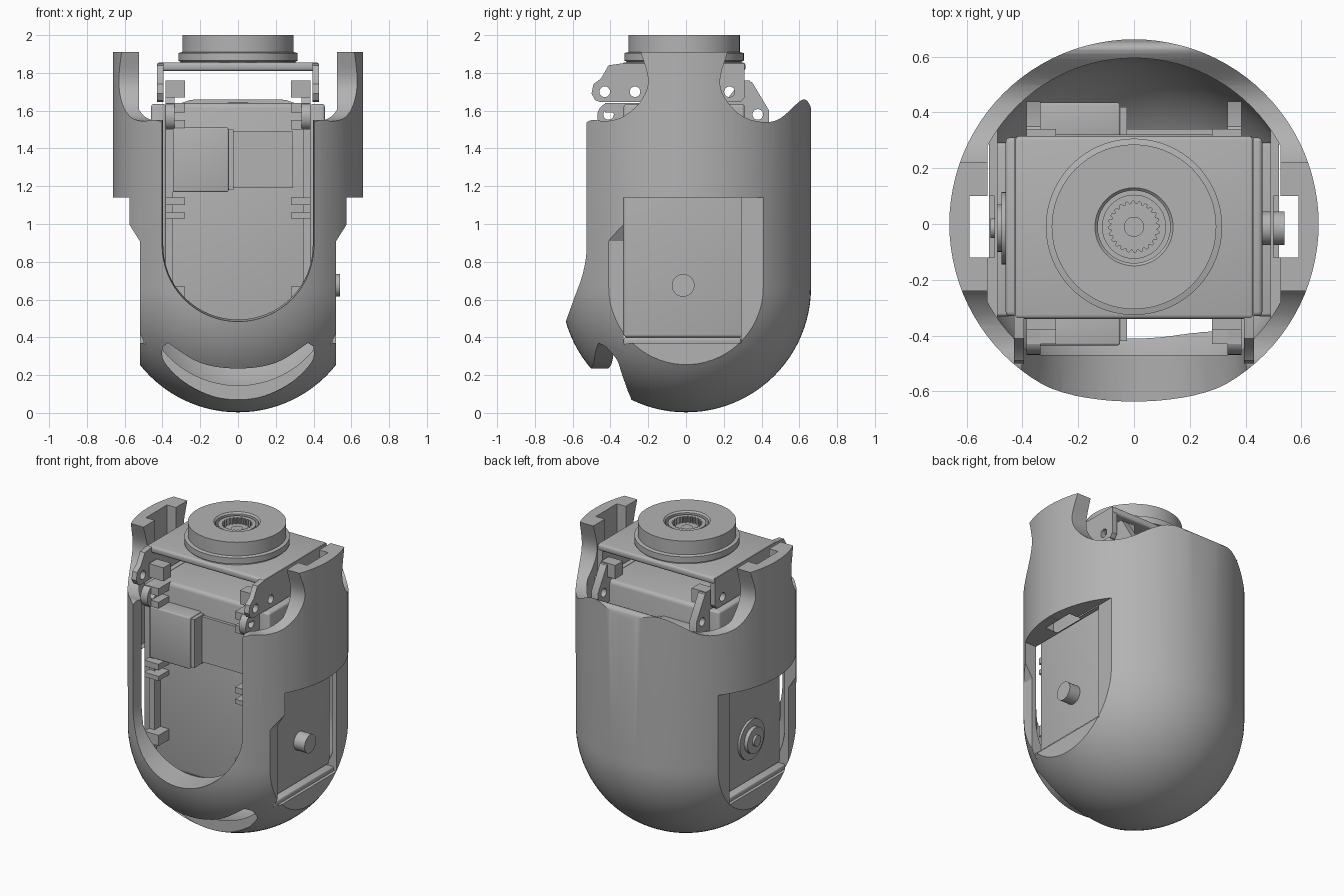
import bpy, bmesh, math
from mathutils import Vector

old = bpy.data.objects.get("Cube")
if old:
    bpy.data.objects.remove(old, do_unlink=True)

grey = bpy.data.materials.new("plain_grey")
grey.use_nodes = True
grey.diffuse_color = (0.45, 0.45, 0.45, 1)
grey.node_tree.nodes["Principled BSDF"].inputs["Base Color"].default_value = grey.diffuse_color


# ---------- helpers ----------
def finish(name, bm):
    bmesh.ops.recalc_face_normals(bm, faces=bm.faces)
    mesh = bpy.data.meshes.new(name)
    bm.to_mesh(mesh)
    bm.free()
    mesh.materials.append(grey)
    obj = bpy.data.objects.new(name, mesh)
    bpy.context.collection.objects.link(obj)
    return obj


def prism(name, points, axis, start, end, bevel=0):
    """Extrude an outline along an axis; the outline uses the other two axes in order."""
    place = {"X": lambda a, b, t: (t, a, b),
             "Y": lambda a, b, t: (a, t, b),
             "Z": lambda a, b, t: (a, b, t)}[axis]
    bm = bmesh.new()
    face = bm.faces.new([bm.verts.new(place(a, b, start)) for a, b in points])
    out = bmesh.ops.extrude_face_region(bm, geom=[face])
    shift = Vector(place(0, 0, end - start))
    bmesh.ops.translate(bm, vec=shift, verts=[v for v in out["geom"] if isinstance(v, bmesh.types.BMVert)])
    if bevel:
        bmesh.ops.bevel(bm, geom=bm.edges[:], offset=bevel, segments=3, profile=0.5, affect="EDGES")
    return finish(name, bm)


def box(name, xs, ys, zs, bevel=0):
    corners = [(xs[0], ys[0]), (xs[1], ys[0]), (xs[1], ys[1]), (xs[0], ys[1])]
    return prism(name, corners, "Z", zs[0], zs[1], bevel)


def circle(a, b, radius, count=32):
    turn = math.tau / count
    return [(a + radius * math.cos(i * turn), b + radius * math.sin(i * turn)) for i in range(count)]


def lathe(name, profile, steps=96, y=0):
    bm = bmesh.new()
    verts = [bm.verts.new((r, 0, z)) for r, z in profile]
    edges = [bm.edges.new(pair) for pair in zip(verts, verts[1:])]
    bmesh.ops.spin(bm, geom=verts + edges, cent=(0, 0, 0), axis=(0, 0, 1), angle=math.tau, steps=steps)
    bmesh.ops.remove_doubles(bm, verts=bm.verts, dist=0.0001)
    bmesh.ops.translate(bm, vec=(0, y, 0), verts=bm.verts)
    return finish(name, bm)


def capsule(name, radius, base, top):
    quarter = [i * math.pi / 48 for i in range(25)]
    arc = [(radius * math.sin(a), base - radius * math.cos(a)) for a in quarter]
    return lathe(name, arc + [(radius, top), (0, top)])


def carve(obj, *cutters, operation="DIFFERENCE"):
    for cutter in cutters:
        mod = obj.modifiers.new("carve", "BOOLEAN")
        mod.operation, mod.object, mod.solver = operation, cutter, "EXACT"
        bpy.context.view_layer.update()
        graph = bpy.context.evaluated_depsgraph_get()
        mesh = bpy.data.meshes.new_from_object(obj.evaluated_get(graph))
        obj.modifiers.clear()
        obj.data = mesh
        bpy.data.objects.remove(cutter, do_unlink=True)
    return obj


def smooth_curve(points, steps=5):
    """Catmull-Rom curve through the points."""
    pts = [Vector(p) for p in [points[0]] + points + [points[-1]]]
    result = []
    for p, q, r, s in zip(pts, pts[1:], pts[2:], pts[3:]):
        for i in range(steps):
            t = i / steps
            v = 2 * q + (r - p) * t + (2 * p - 5 * q + 4 * r - s) * t ** 2 + (3 * q - p - 3 * r + s) * t ** 3
            result.append(tuple(v / 2))
    return result + [points[-1]]


# ---------- outer shell ----------
base = 0.665
shell = capsule("outer_shell", 0.662, base, 2.2)
rear_rim = smooth_curve([(0.67, 1.58), (0.65, 1.64), (0.61, 1.655), (0.5, 1.56), (0.41, 1.54),
                         (0.3, 1.57), (0.21, 1.66), (0.18, 1.76), (0.22, 1.91)])
front_rim = smooth_curve([(-0.24, 1.91), (-0.2, 1.76), (-0.24, 1.65), (-0.33, 1.57),
                          (-0.42, 1.545), (-0.5, 1.55), (-0.55, 1.52)])
outline = [(-0.8, -0.1), (0.8, -0.1), (0.8, 1.58)] + rear_rim + front_rim + [(-0.8, 1.52)]
carve(shell, prism("rim_trim", outline, "X", -1, 1), operation="INTERSECT")

cavity = capsule("cavity", 0.595, base, 2.3)
half = [(0.49, -0.1), (0.49, 1.14), (0.525, 1.14), (0.525, 2.4)]
tee = half + [(-x, z) for x, z in reversed(half)]
carve(cavity, prism("cavity_trim", tee, "Y", -0.47, 1), operation="INTERSECT")
carve(shell, cavity)

for side in (-1, 1):
    slope = [(0.52, -0.1), (0.52, 0.91), (0.665, 1.14), (0.8, 1.35), (0.8, -0.1)]
    flat = [(0.52, -0.1), (0.52, 1.14), (0.8, 1.14), (0.8, -0.1)]
    carve(shell,
          prism("slope_cut", [(side * x, z) for x, z in slope], "Y", -1, 0),
          prism("flat_cut", [(side * x, z) for x, z in flat], "Y", -0.001, 1),
          box("side_window", sorted((side * 0.4, side * 0.7)), (-0.33, 0.29), (0.37, 1.139)),
          box("horn_slot", sorted((side * 0.5, side * 0.59)), (-0.12, 0.1), (0.8, 2)))


# front opening with a flared edge
def u_shape(radius):
    arc = [(radius * math.cos(a), 0.89 + radius * math.sin(a))
           for a in (math.pi + i * math.pi / 32 for i in range(33))]
    return [(-radius, 2.5)] + arc + [(radius, 2.5)]


opening = prism("front_opening", u_shape(0.385), "Y", -0.3, -0.9)
for vert in opening.data.vertices:
    if vert.co.y < -0.5:
        vert.co.x *= 1.12
        if vert.co.z < 2:
            vert.co.z = 0.89 + (vert.co.z - 0.89) * 1.1
carve(shell, opening)

# curved slit under the chin
lower = smooth_curve([(-0.4, 0.35), (-0.39, 0.27), (-0.28, 0.16), (-0.14, 0.09), (0, 0.07),
                      (0.14, 0.09), (0.28, 0.16), (0.39, 0.27), (0.4, 0.35)])
upper = smooth_curve([(0.37, 0.37), (0.2, 0.265), (0, 0.235), (-0.2, 0.265), (-0.37, 0.37)])
carve(shell, prism("chin_slit", lower + upper, "Y", -1, -0.29))

# ---------- lower servo ----------
box("servo_body", (-0.385, 0.385), (-0.32, 0.32), (0.4, 1.64), 0.025)
for name, face in (("front", -1), ("rear", 1)):
    box(name + "_connector", (-0.345, -0.05), sorted((face * 0.3, face * 0.435)), (1.17, 1.51), 0.008)
    box(name + "_connector_lip", (-0.06, -0.025), sorted((face * 0.3, face * 0.42)), (1.18, 1.5))
    box(name + "_cover_step", (-0.03, 0.29), sorted((face * 0.3, face * 0.34)), (1.19, 1.49))

rear_ear = [(0.2, 1.5), (0.44, 1.5), (0.44, 1.6), (0.35, 1.75), (0.32, 1.76), (0.28, 1.74), (0.2, 1.64)]
front_ear = [(-0.2, 1.5)] + [(-0.41 - 0.06 * math.sin(a), 1.57 - 0.07 * math.cos(a))
                             for a in (i * math.pi / 10 for i in range(11))] + [(-0.2, 1.64)]
bracket_side = [(-0.45, 1.645), (0.29, 1.645), (0.31, 1.67), (0.31, 1.85), (-0.34, 1.85), (-0.41, 1.84),
                (-0.45, 1.77), (-0.49, 1.74), (-0.5, 1.69), (-0.48, 1.655)]
for name, side in (("left", 1), ("right", -1)):
    def span(a, b):
        return sorted((side * a, side * b))

    def plate(part, points, near, far, holes):
        obj = prism(name + part, points, "X", *span(near, far))
        for y, z in holes:
            carve(obj, prism("hole", circle(y, z, 0.028, 20), "X", -1, 1))

    plate("_rear_ear", rear_ear, 0.335, 0.385, [(0.38, 1.58)])
    plate("_front_ear", front_ear, 0.335, 0.385, [(-0.41, 1.58)])
    plate("_bracket_side", bracket_side, 0.395, 0.43, [(-0.43, 1.7), (-0.27, 1.7), (0.23, 1.7)])
    box(name + "_front_strip", span(0.345, 0.385), (-0.38, -0.3), (0.55, 1.55))
    for z, height in ((1.5, 0.05), (1.59, 0.05), (1.03, 0.03), (1.1, 0.04), (0.6, 0.07)):
        box(name + "_front_tab", span(0.28, 0.385), (-0.43, -0.3), (z, z + height))
    for y in (-0.38, 0.26):
        box(name + "_upper_tab", span(0.28, 0.385), (y, y + 0.08), (1.67, 1.76))

    # side frame, with a bottom ledge behind the window
    box(name + "_side_plate", span(0.38, 0.46), (-0.33, 0.31), (0.4, 1.635), 0.015)
    box(name + "_window_ledge", span(0.4, 0.5), (-0.33, 0.29), (0.36, 0.4), 0.01)

prism("axle_peg", circle(-0.015, 0.675, 0.06), "X", 0.44, 0.54)
prism("output_ring", circle(-0.015, 0.675, 0.13), "X", -0.475, -0.44)
prism("output_hub", circle(-0.015, 0.675, 0.085), "X", -0.5, -0.44)
prism("output_pin", circle(-0.015, 0.675, 0.035), "X", -0.515, -0.44)

# ---------- top bracket and rotating disc ----------
box("bracket_top", (-0.43, 0.43), (-0.34, 0.315), (1.81, 1.855), 0.015)
lathe("turret", [(0, 1.84), (0.305, 1.84), (0.305, 1.86), (0.316, 1.865), (0.316, 1.905), (0.295, 1.91),
                 (0.295, 2), (0.14, 2), (0.13, 1.99), (0.13, 1.94), (0, 1.94)], y=-0.01)
gear = [((0.092 if i % 4 < 2 else 0.082) * math.cos(i * math.tau / 96),
         -0.01 + (0.092 if i % 4 < 2 else 0.082) * math.sin(i * math.tau / 96)) for i in range(96)]
spline = prism("spline_ring", circle(0, -0.01, 0.115, 48), "Z", 1.93, 1.985)
carve(spline, prism("teeth", gear, "Z", 1.945, 2.1))
prism("center_pin", circle(0, -0.01, 0.036), "Z", 1.93, 1.955)

# ---------- shading ----------
bpy.ops.object.select_all(action="DESELECT")
for obj in bpy.context.collection.objects:
    if obj.type == "MESH":
        obj.select_set(True)
        bpy.context.view_layer.objects.active = obj
bpy.ops.object.shade_smooth_by_angle(angle=math.radians(32))
